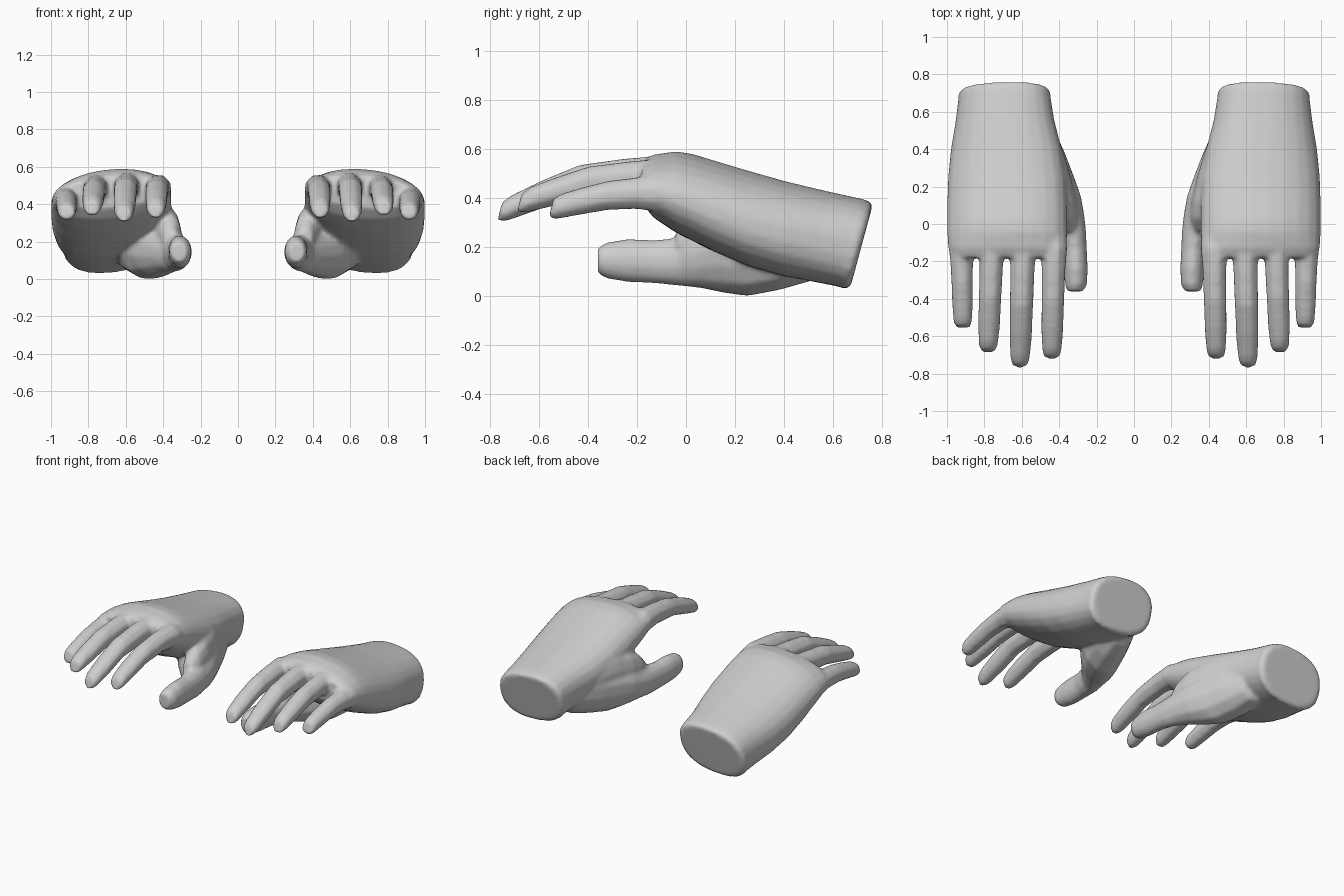
import bpy, bmesh, math

if "Cube" in bpy.data.objects:
    bpy.data.objects.remove(bpy.data.objects["Cube"])

skin = bpy.data.materials.new("plain_grey")
skin.diffuse_color = (0.62, 0.62, 0.62, 1)
skin.use_nodes = True
skin.node_tree.nodes["Principled BSDF"].inputs["Base Color"].default_value = skin.diffuse_color


def loft(name, sections, sides, tilt=0.0):
    """Skin rounded rings; section = (y, x, z, half_width, half_height, lean, power)."""
    bm = bmesh.new()
    rings = []
    for y, x, z, hw, hh, lean, power in sections:
        ring = []
        for i in range(sides):
            a = 2 * math.pi * (i + 0.5) / sides
            c, s = math.cos(a), math.sin(a)
            dx = hw * math.copysign(abs(c) ** power, c)
            dz = hh * math.copysign(abs(s) ** power, s) - tilt * dx
            ring.append(bm.verts.new((x + dx, y + lean * dz, z + dz)))
        rings.append(ring)
    for a, b in zip(rings, rings[1:]):
        for i in range(sides):
            j = (i + 1) % sides
            bm.faces.new((a[i], a[j], b[j], b[i]))
    bm.faces.new(rings[0])
    bm.faces.new(rings[-1])
    bmesh.ops.recalc_face_normals(bm, faces=bm.faces)
    mesh = bpy.data.meshes.new(name)
    bm.to_mesh(mesh)
    bm.free()
    obj = bpy.data.objects.new(name, mesh)
    bpy.context.collection.objects.link(obj)
    return obj


# Palm and wrist: y, left, right, bottom, top, lean and squareness of the ring
palm_rows = [
    (-0.18, 0.39, 0.965, 0.38, 0.55, 0, 0.95), (-0.13, 0.36, 0.995, 0.32, 0.575, 0, 0.95),
    (-0.04, 0.355, 1.0, 0.26, 0.588, 0, 0.95), (0.03, 0.355, 1.0, 0.225, 0.577, 0, 0.95),
    (0.1, 0.355, 1.0, 0.19, 0.555, 0, 0.92),
    (0.25, 0.36, 0.995, 0.125, 0.51, 0, 0.9), (0.4, 0.385, 0.98, 0.085, 0.465, 0.05, 0.88),
    (0.55, 0.425, 0.955, 0.06, 0.425, 0.15, 0.85), (0.67, 0.445, 0.94, 0.04, 0.395, 0.25, 0.82),
    (0.70, 0.445, 0.94, 0.028, 0.385, 0.26, 0.82), (0.717, 0.47, 0.915, 0.045, 0.37, 0.27, 0.82)]
palm = loft("palm", [(y, (l + r) / 2, (b + t) / 2, (r - l) / 2, (t - b) / 2, k, p)
                     for y, l, r, b, t, k, p in palm_rows], 24, 0.08)

# Fingers: base x, tip x, then (y, z, radius) along the bone
fingers = {
    "index_finger": (0.425, 0.44, [(0, .46, .06), (-.13, .483, .075), (-.25, .485, .067),
                     (-.43, .465, .064), (-.57, .42, .062), (-.68, .38, .055), (-.715, .365, .042)]),
    "middle_finger": (0.59, 0.61, [(0, .46, .06), (-.13, .495, .076), (-.25, .493, .069),
                      (-.45, .47, .066), (-.6, .41, .064), (-.72, .36, .055), (-.76, .345, .04)]),
    "ring_finger": (0.755, 0.78, [(0, .46, .06), (-.13, .483, .075), (-.22, .485, .067),
                    (-.4, .465, .064), (-.54, .425, .062), (-.64, .395, .055), (-.68, .38, .042)]),
    "little_finger": (0.925, 0.915, [(0, .4, .06), (-.13, .415, .072), (-.2, .42, .065),
                      (-.32, .41, .06), (-.44, .385, .058), (-.52, .365, .053), (-.55, .36, .042)])}
parts = []
for name, (x0, x1, bone) in fingers.items():
    tip = bone[-1][0]
    parts.append(loft(name, [(y, x0 + (x1 - x0) * y / tip, z, r, r * 1.05, 0.25 if y < -.4 else 0, 1)
                             for y, z, r in bone], 8))

# Thumb, widening into the ball of the hand
parts.append(loft("thumb", [s + (0, 1) for s in [
    (-.36, .315, .145, .045, .055), (-.325, .31, .145, .06, .075),
    (-.24, .31, .145, .064, .09), (-.13, .315, .14, .064, .09),
    (-.03, .33, .14, .075, .1), (.06, .375, .15, .11, .12),
    (.15, .425, .165, .145, .155), (.25, .475, .175, .16, .18),
    (.38, .52, .19, .155, .17), (.52, .55, .21, .12, .15)]], 12))

# Web of skin between thumb and palm
parts.append(loft("thumb_web", [s + (0, 1) for s in [
    (-.04, .36, .21, .04, .06), (.03, .365, .235, .065, .11),
    (.12, .38, .25, .075, .14), (.25, .405, .26, .07, .15),
    (.4, .45, .26, .07, .13)]], 12))

# Merge the parts into one skin and soften the joins
bpy.ops.object.select_all(action='DESELECT')
for obj in parts + [palm]:
    obj.select_set(True)
bpy.context.view_layer.objects.active = palm
bpy.ops.object.join()
palm.name = "right_hand"
remesh = palm.modifiers.new("skin", 'REMESH')
remesh.mode, remesh.voxel_size = 'VOXEL', 0.012
soften = palm.modifiers.new("soften", 'SMOOTH')
soften.factor, soften.iterations = 0.5, 9
for mod in ("skin", "soften"):
    bpy.ops.object.modifier_apply(modifier=mod)
palm.data.materials.clear()
palm.data.materials.append(skin)
bpy.ops.object.shade_smooth_by_angle(angle=math.radians(50))

# Mirrored left hand
left = palm.copy()
left.data = palm.data.copy()
left.name = "left_hand"
bpy.context.collection.objects.link(left)
for v in left.data.vertices:
    v.co.x *= -1
left.data.flip_normals()
